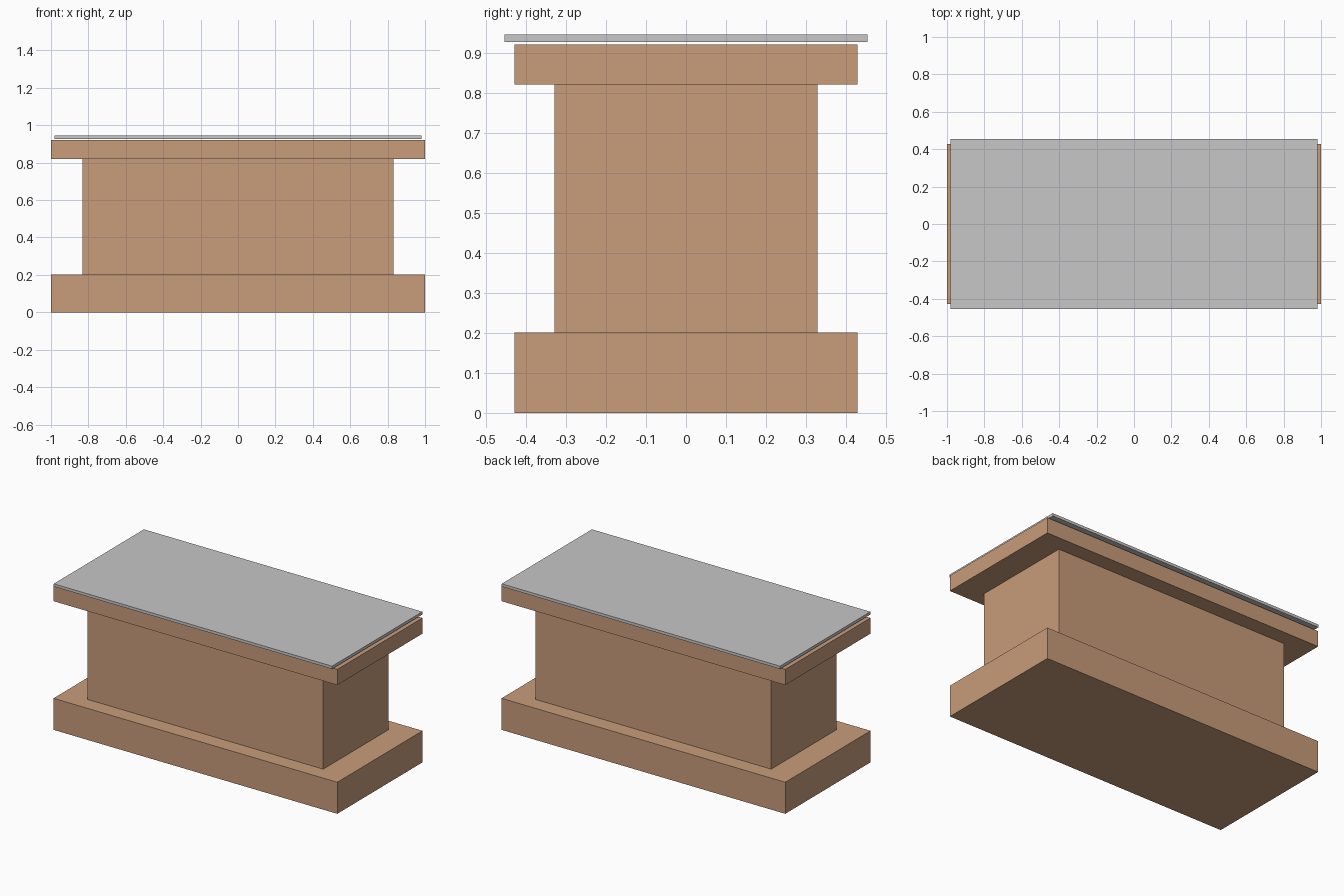
import bpy

if "Cube" in bpy.data.objects:
    bpy.data.objects.remove(bpy.data.objects["Cube"])


def material(name, rgb):
    m = bpy.data.materials.new(name)
    m.diffuse_color = (*rgb, 1.0)
    m.use_nodes = True
    m.node_tree.nodes["Principled BSDF"].inputs["Base Color"].default_value = m.diffuse_color
    return m


wood = material("tan wood", (0.580, 0.335, 0.195))
grey = material("light grey", (0.570, 0.570, 0.570))


def box(name, half_x, half_y, z0, z1, mat):
    bpy.ops.mesh.primitive_cube_add(size=1, location=(0, 0, (z0 + z1) / 2))
    ob = bpy.context.object
    ob.name = name
    ob.scale = (2 * half_x, 2 * half_y, z1 - z0)
    bpy.ops.object.transform_apply(location=False, rotation=False, scale=True)
    ob.data.materials.append(mat)
    return ob


# Wide plinth, recessed body and overhanging top
box("base_plinth", 1.0, 0.429, 0.0, 0.201, wood)
box("body", 0.831, 0.329, 0.201, 0.82, wood)
box("counter_top", 1.0, 0.429, 0.82, 0.92, wood)

# Thin slab hovering just above the top
box("top_slab", 0.981, 0.454, 0.927, 0.945, grey)
